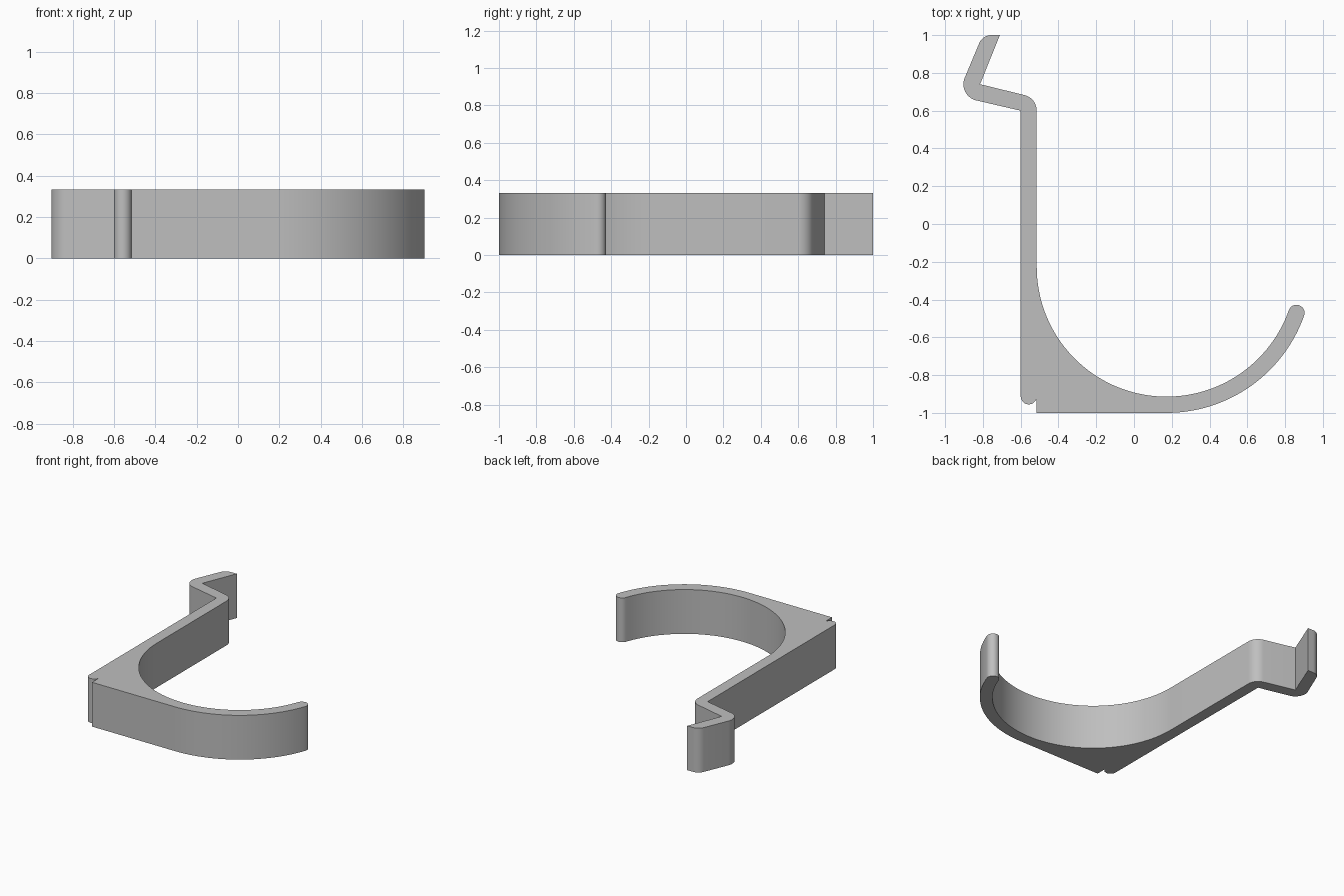
import bpy, bmesh
from math import radians, cos, sin

old = bpy.data.objects.get("Cube")
if old:
    bpy.data.objects.remove(old, do_unlink=True)

HEIGHT = 0.333
STEM_L, STEM_R = -0.6, -0.515
BOWL = (0.172, -0.227)
R_IN, R_OUT = 0.687, 0.773
TIP = -19.5


def arc(centre, radius, start, end, steps):
    """Points along an arc, angles in degrees."""
    angles = [radians(start + (end - start) * i / steps) for i in range(steps + 1)]
    return [(centre[0] + radius * cos(a), centre[1] + radius * sin(a)) for a in angles]


mid = (R_IN + R_OUT) / 2
tip_centre = (BOWL[0] + mid * cos(radians(TIP)), BOWL[1] + mid * sin(radians(TIP)))

outline = []
# rounded foot of the stem, with the small notch beside it
outline += arc((-0.557, -0.912), 0.043, 180, 345, 14)
outline += [(STEM_R, -0.92), (STEM_R, -1.0)]
# outside of the curved hook, its round tip, then the inside
outline += arc(BOWL, R_OUT, -90, TIP, 32)
outline += arc(tip_centre, (R_OUT - R_IN) / 2, TIP, TIP + 180, 14)[1:-1]
outline += arc(BOWL, R_IN, TIP, -180, 64)
# shoulder at the top of the stem
outline += arc((STEM_L, 0.6), 0.085, 0, 76, 10)
# inner bend and upper clip end
outline += [(-0.815, 0.74), (-0.71, 1.0)]
outline += arc((-0.755, 0.93), 0.07, 90, 157, 10)
# outer bend and back to the stem
outline += arc((-0.815, 0.74), 0.088, 157, 256, 14)
outline += [(STEM_L, 0.6)]

# extrude the profile into a solid
bm = bmesh.new()
base = bm.faces.new([bm.verts.new((x, y, 0)) for x, y in outline])
top = bmesh.ops.extrude_face_region(bm, geom=[base], use_keep_orig=True)
bmesh.ops.translate(bm, vec=(0, 0, HEIGHT),
                    verts=[v for v in top["geom"] if isinstance(v, bmesh.types.BMVert)])
bmesh.ops.recalc_face_normals(bm, faces=bm.faces)
mesh = bpy.data.meshes.new("hook_clip")
bm.to_mesh(mesh)
bm.free()
hook = bpy.data.objects.new("hook_clip", mesh)
bpy.context.collection.objects.link(hook)

# plain grey plastic
grey = bpy.data.materials.new("light_grey")
grey.use_nodes = True
colour = (0.52, 0.52, 0.52, 1)
grey.diffuse_color = colour
grey.node_tree.nodes["Principled BSDF"].inputs["Base Color"].default_value = colour
mesh.materials.append(grey)

bpy.ops.object.select_all(action='DESELECT')
hook.select_set(True)
bpy.context.view_layer.objects.active = hook
bpy.ops.object.shade_smooth_by_angle(angle=radians(30))
